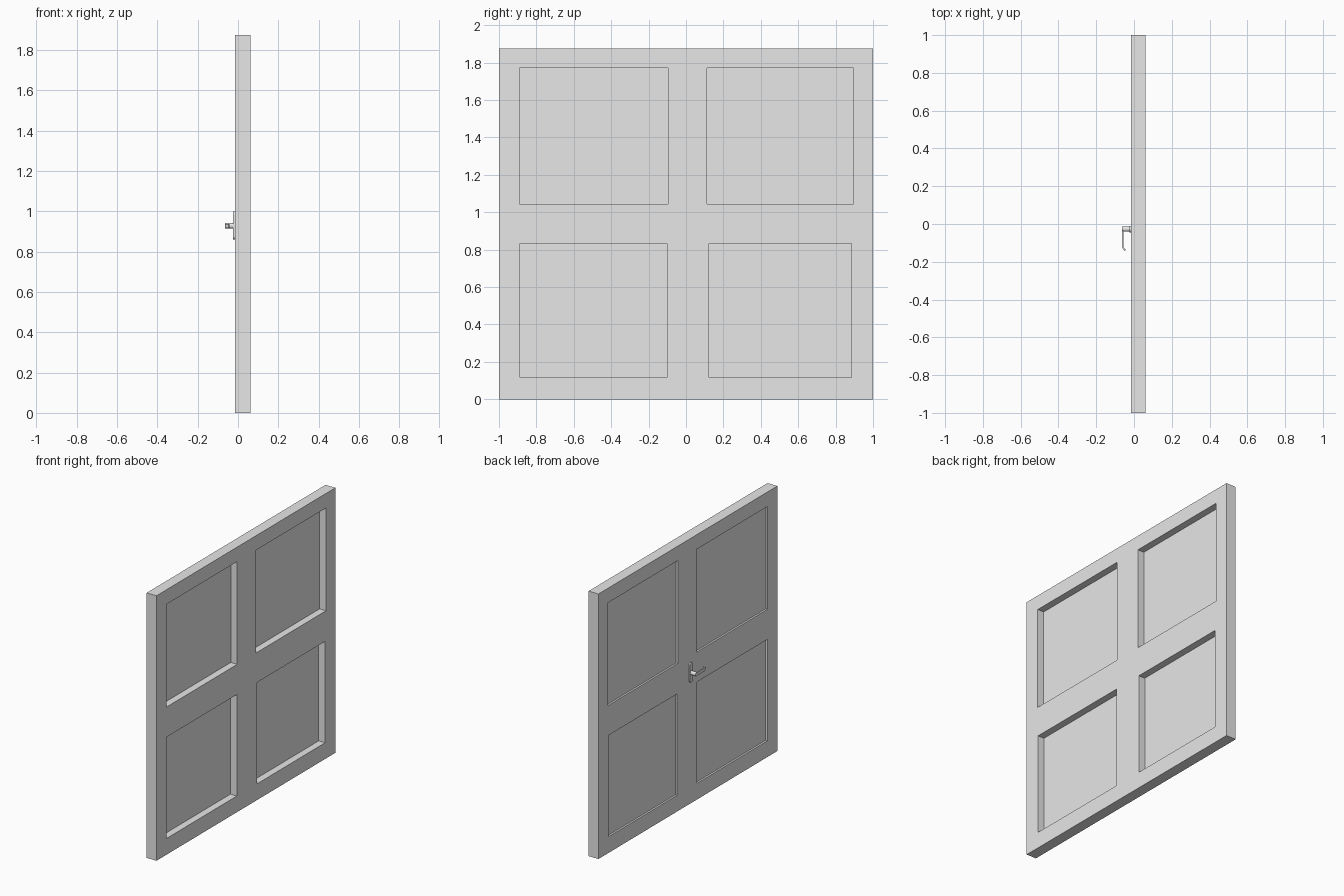
import bpy, bmesh, math
from mathutils import Matrix, Vector

if "Cube" in bpy.data.objects:
    bpy.data.objects.remove(bpy.data.objects["Cube"])

grey = bpy.data.materials.new("light grey")
grey.use_nodes = True
grey.diffuse_color = (0.8, 0.8, 0.8, 1)
grey.node_tree.nodes["Principled BSDF"].inputs["Base Color"].default_value = (0.8, 0.8, 0.8, 1)


def finish(name, bm):
    bmesh.ops.recalc_face_normals(bm, faces=bm.faces)
    mesh = bpy.data.meshes.new(name)
    bm.to_mesh(mesh)
    bm.free()
    mesh.materials.append(grey)
    obj = bpy.data.objects.new(name, mesh)
    bpy.context.collection.objects.link(obj)
    return obj


def add_box(bm, xs, ys, zs):
    """Box between pairs of limits on each axis."""
    lims = (xs, ys, zs)
    size = [b - a for a, b in lims]
    mid = [(a + b) / 2 for a, b in lims]
    mat = Matrix.Translation(mid) @ Matrix.Diagonal((*size, 1))
    bmesh.ops.create_cube(bm, size=1, matrix=mat)


def prism(name, outline, offset):
    """Extrude a flat outline along an offset."""
    bm = bmesh.new()
    face = bm.faces.new([bm.verts.new(p) for p in outline])
    ext = bmesh.ops.extrude_face_region(bm, geom=[face], use_keep_orig=True)
    moved = [v for v in ext["geom"] if isinstance(v, bmesh.types.BMVert)]
    bmesh.ops.translate(bm, verts=moved, vec=offset)
    return finish(name, bm)


def smooth(obj):
    bpy.ops.object.select_all(action="DESELECT")
    obj.select_set(True)
    bpy.context.view_layer.objects.active = obj
    bpy.ops.object.shade_smooth_by_angle(angle=math.radians(35))


# Door slab with four panels, recessed deeply on one face and shallowly on the other
BACK, FRONT = -0.015, 0.062
bm = bmesh.new()
add_box(bm, (BACK, FRONT), (-1, 1), (0, 1.875))
door = finish("door_slab", bm)

panels = [
    ((-0.89, -0.097), (1.045, 1.772)),
    ((0.113, 0.895), (1.045, 1.772)),
    ((-0.887, -0.102), (0.115, 0.832)),
    ((0.122, 0.885), (0.115, 0.832)),
]
bm = bmesh.new()
for ys, zs in panels:
    add_box(bm, (0.012, 0.2), ys, zs)
    add_box(bm, (-0.2, -0.002), ys, zs)
cutter = finish("panel_cutter", bm)
cutter.hide_render = True
cut = door.modifiers.new("panels", "BOOLEAN")
cut.operation = "DIFFERENCE"
cut.solver = "EXACT"
cut.object = cutter
bpy.context.view_layer.objects.active = door
bpy.ops.object.modifier_apply(modifier=cut.name)
bpy.data.objects.remove(cutter)

# Handle backplate: upright plate with rounded ends
HY, HZ, R = -0.027, 0.928, 0.017
plate = []
for i in range(26):
    end, step = divmod(i, 13)
    a = math.pi * (end + step / 12)
    z = 0.983 if end == 0 else 0.877
    plate.append((BACK + 0.002, HY + R * math.cos(a), z + R * math.sin(a)))
smooth(prism("handle_backplate", plate, (-0.011, 0, 0)))

# Round neck standing out from the plate
bm = bmesh.new()
turn = Matrix.Translation((-0.042, HY, HZ)) @ Matrix.Rotation(math.pi / 2, 4, "Y")
bmesh.ops.create_cone(bm, cap_ends=True, segments=24, radius1=0.014, radius2=0.014,
                      depth=0.044, matrix=turn)
smooth(finish("handle_neck", bm))

# Flat lever with its tip curling back to the door
path = [(-0.06, HY), (-0.06, -0.11), (-0.058, -0.124), (-0.053, -0.133), (-0.045, -0.14)]
half = 0.004
sides = ([], [])
for i, p in enumerate(path):
    a = Vector(path[max(i - 1, 0)])
    b = Vector(path[min(i + 1, len(path) - 1)])
    d = (b - a).normalized()
    n = Vector((-d.y, d.x)) * half
    for side, sign in zip(sides, (1, -1)):
        q = Vector(p) + n * sign
        side.append((q.x, q.y, HZ - 0.012))
smooth(prism("handle_lever", sides[0] + sides[1][::-1], (0, 0, 0.022)))
